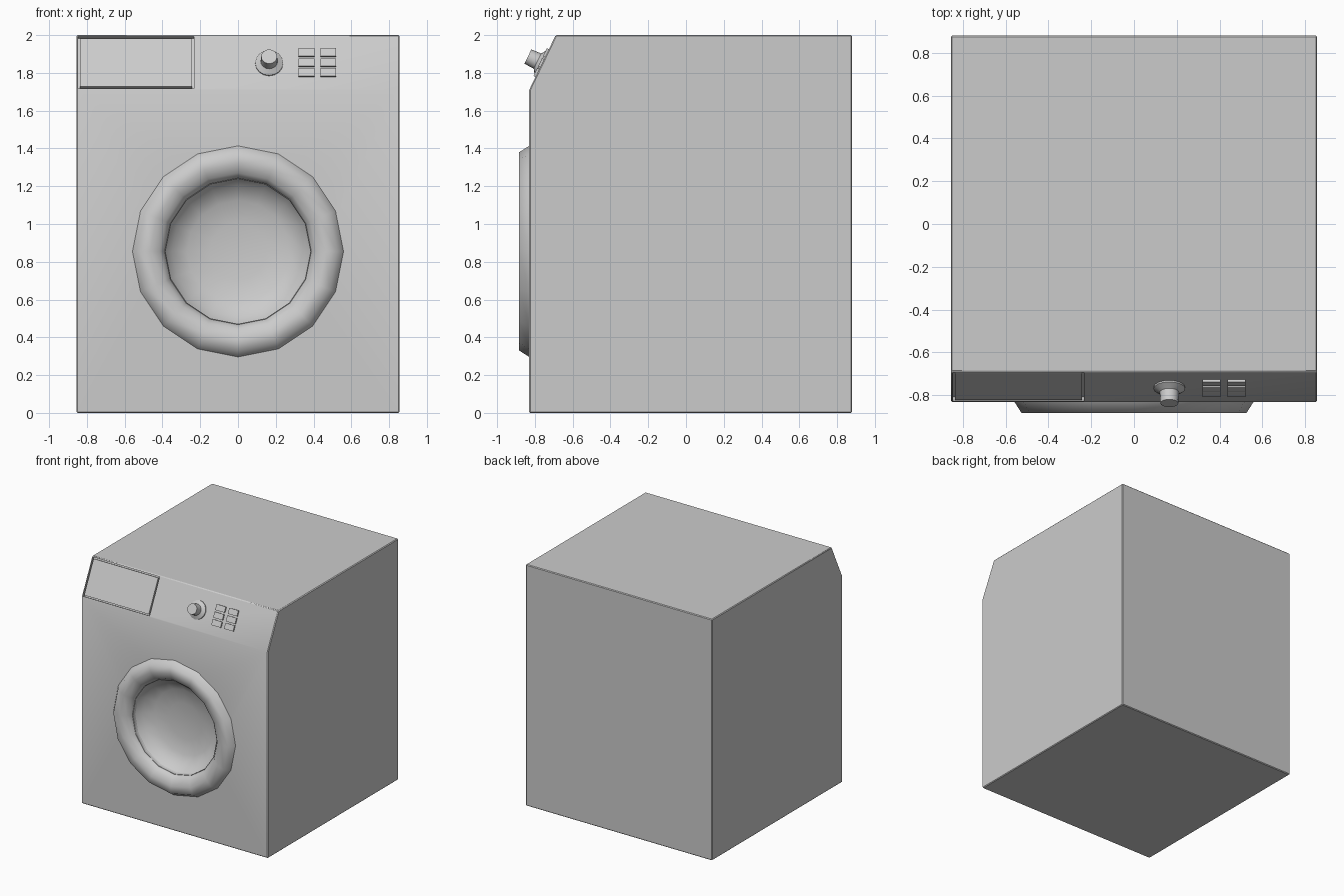
import bpy, bmesh
from math import cos, sin, pi, radians
from mathutils import Matrix, Vector

if "Cube" in bpy.data.objects:
    bpy.data.objects.remove(bpy.data.objects["Cube"])


def finish(name, bm, angle=30):
    bmesh.ops.recalc_face_normals(bm, faces=bm.faces)
    me = bpy.data.meshes.new(name)
    bm.to_mesh(me)
    bm.free()
    ob = bpy.data.objects.new(name, me)
    bpy.context.collection.objects.link(ob)
    smooth(ob, angle)
    return ob


def smooth(ob, angle):
    bpy.ops.object.select_all(action='DESELECT')
    ob.select_set(True)
    bpy.context.view_layer.objects.active = ob
    bpy.ops.object.shade_smooth_by_angle(angle=radians(angle))


def lathe(name, profile, mat, sides=16, angle=30):
    """Spin (radius, height) points around local z; radius 0 makes a pole."""
    bm = bmesh.new()
    rings = []
    for r, h in profile:
        n = sides if r > 0 else 1
        rings.append([bm.verts.new(mat @ Vector((r * cos(2 * pi * i / sides),
                                                 r * sin(2 * pi * i / sides), h)))
                      for i in range(n)])
    for a, b in zip(rings, rings[1:]):
        for i in range(sides):
            j = (i + 1) % sides
            f = [a[i % len(a)], a[j % len(a)], b[j % len(b)], b[i % len(b)]]
            bm.faces.new(list(dict.fromkeys(f)))
    return finish(name, bm, angle)


def box(name, x0, x1, v0, v1, n0, n1, mat):
    bm = bmesh.new()
    m = (mat @ Matrix.Translation(((x0 + x1) / 2, (v0 + v1) / 2, (n0 + n1) / 2))
         @ Matrix.Diagonal((x1 - x0, v1 - v0, n1 - n0, 1)))
    bmesh.ops.create_cube(bm, size=1, matrix=m)
    return finish(name, bm)


# Local frames: sloped control panel and door axis (local z points outward)
up = Vector((0, 0.14, 0.29)).normalized()
out = Vector((1, 0, 0)).cross(up)
panel = Matrix.Translation((0, -0.76, 1.855)) @ Matrix(
    ((1, 0, 0), (0, up.y, out.y), (0, up.z, out.z))).to_4x4()
door = Matrix.Translation((0, -0.83, 0.855)) @ Matrix.Rotation(pi / 2, 4, 'X')

# Cabinet with sloped panel edge
bm = bmesh.new()
side = [(-0.83, 0), (0.88, 0), (0.88, 2), (-0.69, 2), (-0.83, 1.71)]
f = bm.faces.new([bm.verts.new((-0.855, y, z)) for y, z in side])
ext = bmesh.ops.extrude_face_region(bm, geom=[f])
bmesh.ops.translate(bm, vec=(1.71, 0, 0),
                    verts=[g for g in ext['geom'] if isinstance(g, bmesh.types.BMVert)])
cabinet = finish("cabinet", bm)
bev = cabinet.modifiers.new("bevel", 'BEVEL')
bev.width, bev.segments = 0.006, 1
bev.limit_method, bev.angle_limit = 'ANGLE', radians(40)

# Pockets for the door bowl and the drawer
bowl = lathe("bowl_cutter", [(0, 0.05), (0.385, 0.05), (0.385, -0.03), (0.35, -0.08),
                             (0.27, -0.12), (0.15, -0.14), (0, -0.145)], door)
slot = box("drawer_cutter", -0.846, -0.233, -0.152, 0.152, -0.02, 0.05, panel)
for c in (bowl, slot):
    c.hide_render = True
    b = cabinet.modifiers.new(c.name, 'BOOLEAN')
    b.operation, b.object, b.solver = 'DIFFERENCE', c, 'EXACT'
bpy.ops.object.select_all(action='DESELECT')
cabinet.select_set(True)
bpy.context.view_layer.objects.active = cabinet
for name in [m.name for m in cabinet.modifiers]:
    bpy.ops.object.modifier_apply(modifier=name)
smooth(cabinet, 35)
for c in (bowl, slot):
    bpy.data.objects.remove(c)

# Door ring
lathe("door_ring", [(0.56, -0.002), (0.525, 0.053), (0.465, 0.053), (0.415, 0.035),
                    (0.388, 0), (0.383, -0.03)], door, angle=80)

# Detergent drawer, flush with the panel
box("detergent_drawer", -0.836, -0.243, -0.142, 0.142, -0.022, 0, panel)

# Dial
lathe("dial", [(0, -0.005), (0.074, -0.005), (0.074, 0.008), (0.052, 0.022),
               (0.045, 0.027), (0.042, 0.083), (0, 0.083)],
      panel @ Matrix.Translation((0.165, -0.005, 0)))

# Button grid
for i, x in enumerate((0.362, 0.478)):
    for j, v in enumerate((-0.062, -0.004, 0.055)):
        box(f"button_{i}_{j}", x - 0.042, x + 0.042, v - 0.023, v + 0.023,
            -0.005, 0.012, panel)
